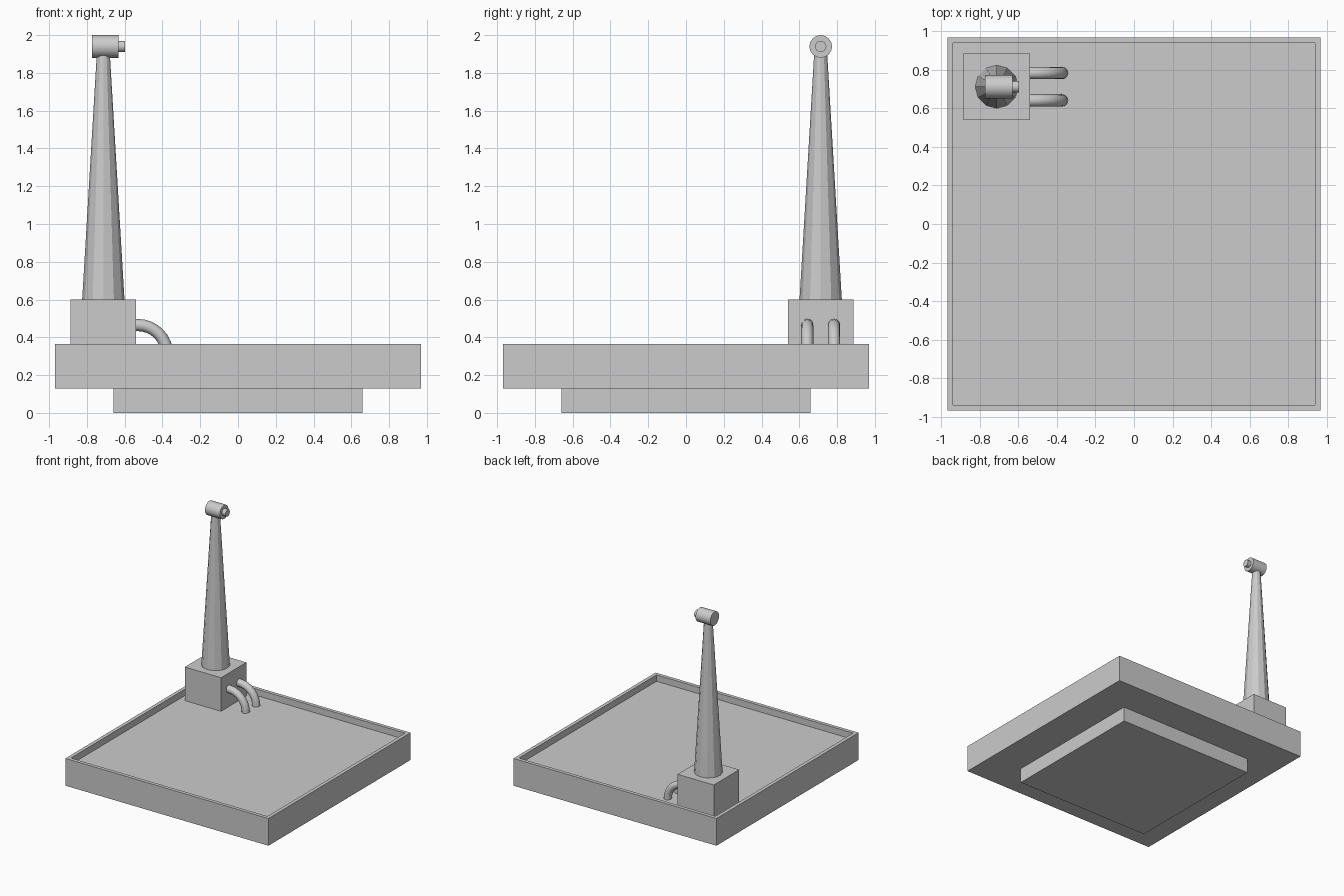
import bpy, bmesh, math
from mathutils import Vector

if "Cube" in bpy.data.objects:
    bpy.data.objects.remove(bpy.data.objects["Cube"])


def finish(name, bm):
    mesh = bpy.data.meshes.new(name)
    bm.to_mesh(mesh)
    bm.free()
    ob = bpy.data.objects.new(name, mesh)
    bpy.context.collection.objects.link(ob)
    return ob


def box_bm(lo, hi):
    bm = bmesh.new()
    bmesh.ops.create_cube(bm, size=1)
    lo, hi = Vector(lo), Vector(hi)
    bmesh.ops.scale(bm, vec=hi - lo, verts=bm.verts)
    bmesh.ops.translate(bm, vec=(lo + hi) / 2, verts=bm.verts)
    return bm


def cone(name, sides, r1, r2, depth, loc, rot=(0, 0, 0)):
    bpy.ops.mesh.primitive_cone_add(vertices=sides, radius1=r1, radius2=r2,
                                    depth=depth, location=loc, rotation=rot)
    bpy.context.object.name = name
    return bpy.context.object


FLOOR, RIM = 0.31, 0.365
CX, CY = -0.713, 0.713

# Foot under the tray
finish("foot", box_bm((-0.66, -0.66, 0), (0.66, 0.66, 0.13)))

# Tray with a thin raised rim
bm = box_bm((-0.97, -0.97, 0.13), (0.97, 0.97, RIM))
top = max(bm.faces, key=lambda f: f.calc_center_median().z)
bmesh.ops.inset_region(bm, faces=[top], thickness=0.044)
inner = bmesh.ops.extrude_discrete_faces(bm, faces=[top])["faces"][0]
bmesh.ops.translate(bm, vec=(0, 0, FLOOR - RIM), verts=inner.verts)
finish("tray", bm)

# Corner block
finish("corner_block", box_bm((CX - 0.173, CY - 0.173, FLOOR), (CX + 0.173, CY + 0.173, 0.60)))

# Tapered mast, flat faceted
cone("mast", 12, 0.112, 0.034, 1.31, (CX, CY, 0.60 + 0.655))

# Horizontal head and its nozzle
along_x = (0, math.pi / 2, 0)
for name, r, x0, x1 in (("head", 0.06, -0.773, -0.632), ("nozzle", 0.03, -0.64, -0.598)):
    cone(name, 16, r, r, x1 - x0, ((x0 + x1) / 2, CY, 1.94), along_x)
    bpy.ops.object.shade_smooth_by_angle(angle=math.radians(30))

# Pair of bent pipes running from the block down to the tray floor
R = 0.155
path = [(-0.56, 0.466)] + [(-0.53 + R * math.sin(a), FLOOR + R * math.cos(a))
                           for a in (math.pi / 2 * i / 8 for i in range(9))]
for i, y in enumerate((CY - 0.071, CY + 0.071)):
    cu = bpy.data.curves.new("pipe_%d" % (i + 1), "CURVE")
    cu.dimensions = "3D"
    cu.bevel_depth = 0.032
    cu.bevel_resolution = 4
    cu.use_fill_caps = True
    sp = cu.splines.new("POLY")
    sp.points.add(len(path) - 1)
    for p, (x, z) in zip(sp.points, path):
        p.co = (x, y, z, 1)
    sp.use_smooth = True
    bpy.context.collection.objects.link(bpy.data.objects.new(cu.name, cu))
